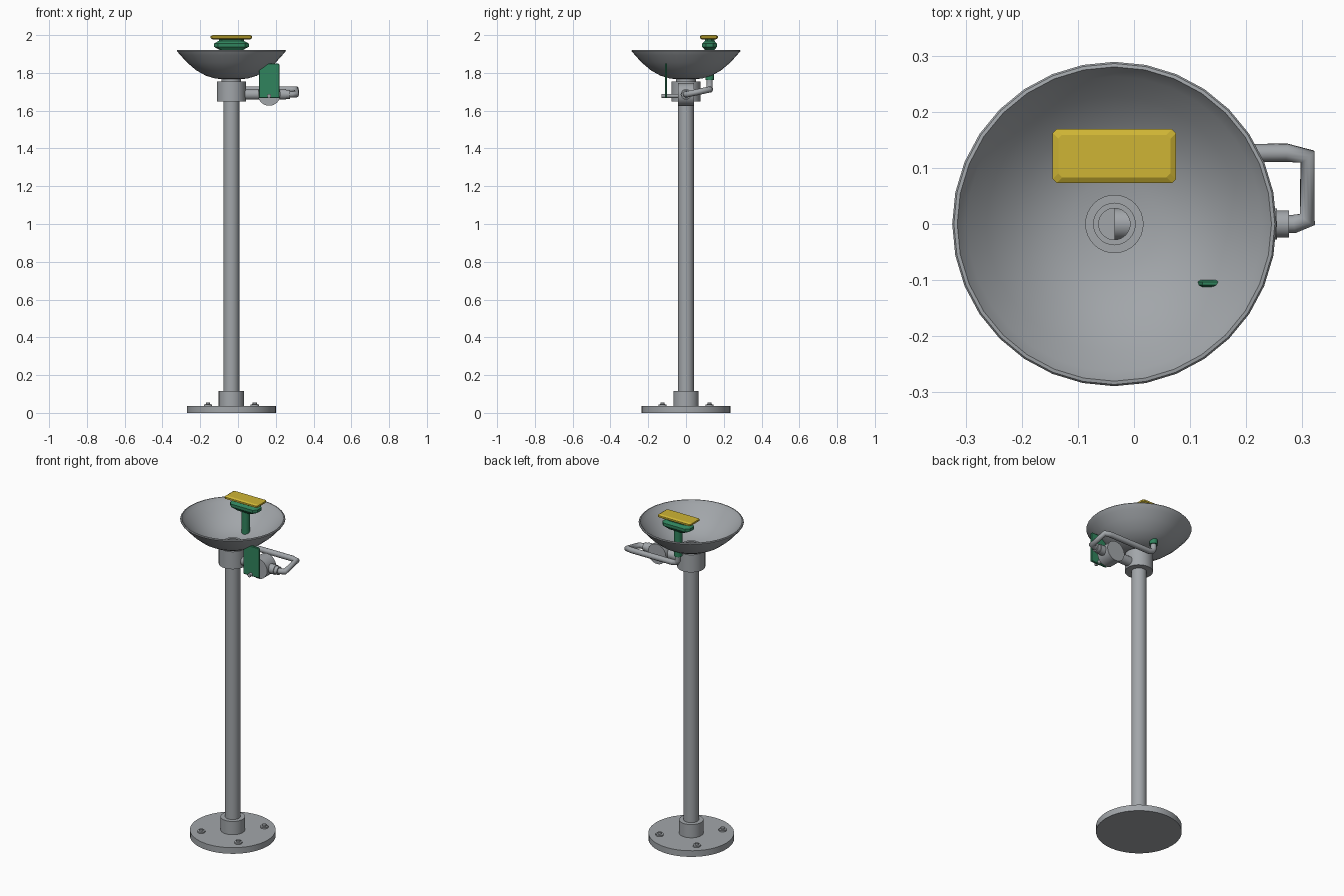
import bpy
import bmesh
from math import cos, sin, pi, radians
from mathutils import Matrix, Vector

default = bpy.data.objects.get("Cube")
if default:
    bpy.data.objects.remove(default, do_unlink=True)

AX = -0.035            # pedestal axis in x
RY = 0.125             # riser position in y
PIPE_Z = 1.686         # height of the supply pipe


def material(name, rgb):
    m = bpy.data.materials.new(name)
    m.use_nodes = True
    m.diffuse_color = (*rgb, 1)
    m.node_tree.nodes["Principled BSDF"].inputs["Base Color"].default_value = (*rgb, 1)
    return m


STEEL = material("steel grey", (0.36, 0.38, 0.40))
GREEN = material("safety green", (0.03, 0.23, 0.11))
YELLOW = material("safety yellow", (0.62, 0.46, 0.035))


def finish(obj, mat, smooth=True):
    obj.data.materials.append(mat)
    bpy.ops.object.select_all(action="DESELECT")
    bpy.context.view_layer.objects.active = obj
    obj.select_set(True)
    if smooth:
        bpy.ops.object.shade_smooth_by_angle(angle=radians(35))
    return obj


def loft(name, rings, mat, smooth=True, matrix=None):
    """Skin a stack of equal-length point rings and cap both ends."""
    bm = bmesh.new()
    loops = [[bm.verts.new(p) for p in ring] for ring in rings]
    n = len(loops[0])
    for a, b in zip(loops, loops[1:]):
        for i in range(n):
            j = (i + 1) % n
            bm.faces.new((a[i], a[j], b[j], b[i]))
    bm.faces.new(loops[0][::-1])
    bm.faces.new(loops[-1])
    bmesh.ops.recalc_face_normals(bm, faces=bm.faces)
    if matrix:
        bm.transform(matrix)
    mesh = bpy.data.meshes.new(name)
    bm.to_mesh(mesh)
    bm.free()
    obj = bpy.data.objects.new(name, mesh)
    bpy.context.collection.objects.link(obj)
    return finish(obj, mat, smooth)


def lathe(name, profile, mat, x=AX, y=0, segs=32, matrix=None):
    """Turn a profile of (radius, height) about a vertical axis."""
    rings = [[(x + r * cos(2 * pi * i / segs), y + r * sin(2 * pi * i / segs), z)
              for i in range(segs)] for r, z in profile]
    return loft(name, rings, mat, True, matrix)


def rod(name, start, end, radius, mat=STEEL):
    """Cylinder between two points."""
    s, e = Vector(start), Vector(end)
    turn = (e - s).to_track_quat("Z", "Y").to_matrix().to_4x4()
    return lathe(name, [(radius, 0), (radius, (e - s).length)], mat, x=0,
                 matrix=Matrix.Translation(s) @ turn)


def rounded_block(name, sections, mat, corner, x=AX, y=RY):
    """Stack of corner-cut rectangles given as (height, half x, half y)."""
    rings = []
    for z, hx, hy in sections:
        c = min(corner, hy * 0.6)
        pts = [(hx, hy - c), (hx - c, hy), (c - hx, hy), (-hx, hy - c)]
        pts += [(-a, -b) for a, b in pts]
        rings.append([(x + a, y + b, z) for a, b in pts])
    return loft(name, rings, mat, False)


# Pedestal
lathe("base_flange", [(0.235, 0), (0.235, 0.037)], STEEL, segs=48)
lathe("base_collar", [(0.067, 0.03), (0.067, 0.117)], STEEL)
lathe("pedestal_pole", [(0.042, 0.1), (0.042, 1.66)], STEEL)
for sx in (-1, 1):
    for sy in (-1, 1):
        lathe("anchor_bolt", [(0.022, 0.035), (0.022, 0.045), (0.011, 0.046), (0.011, 0.056)],
              STEEL, AX + sx * 0.124, sy * 0.124, 12)

# Drain tee with an open bore
lathe("drain_tee", [(0.077, 1.648), (0.077, 1.754), (0.052, 1.754), (0.052, 1.782),
                    (0.037, 1.782), (0.037, 1.776), (0.028, 1.776), (0.028, 1.65)], STEEL)

# Bowl: outer wall, rim, inner wall, leaving the drain open
outer = [(0.035, 1.766), (0.085, 1.77), (0.135, 1.785), (0.185, 1.813),
         (0.235, 1.855), (0.27, 1.894), (0.286, 1.912)]
inner = [(max(r - 0.007, 0.035), z + 0.008) for r, z in reversed(outer)]
rim = [(0.289, 1.917), (0.286, 1.921), (0.28, 1.922)]
bowl = lathe("bowl", outer + rim + inner, STEEL)
bm = bmesh.new()
bm.from_mesh(bowl.data)
caps = [f for f in bm.faces if len(f.verts) > 4]
bmesh.ops.delete(bm, geom=caps, context="FACES_ONLY")
bm.to_mesh(bowl.data)
bm.free()

# Supply pipe and valve
rod("supply_pipe", (AX, 0, PIPE_Z), (0.255, 0, PIPE_Z), 0.028)
rod("pipe_end_fitting", (0.25, 0, PIPE_Z), (0.276, 0, PIPE_Z), 0.024)
rod("valve_body", (0.165, -0.043, PIPE_Z), (0.165, 0.043, PIPE_Z), 0.06)
rod("valve_stem", (0.165, -0.13, 1.678), (0.165, -0.04, 1.678), 0.011)

# Bent tube from the valve round to the riser
path = [(0.265, 0, PIPE_Z), (0.285, 0, PIPE_Z), (0.309, 0.008, 1.687),
        (0.309, 0.12, 1.711), (0.272, 0.127, 1.712), (0, RY, 1.712),
        (-0.025, RY, 1.718), (AX, RY, 1.735), (AX, RY, 1.77)]
curve = bpy.data.curves.new("feed_tube", "CURVE")
curve.dimensions = "3D"
curve.bevel_depth = 0.0165
curve.bevel_resolution = 4
curve.use_fill_caps = True
spline = curve.splines.new("POLY")
spline.points.add(len(path) - 1)
for point, co in zip(spline.points, path):
    point.co = (*co, 1)
tube = bpy.data.objects.new("feed_tube", curve)
bpy.context.collection.objects.link(tube)
finish(tube, STEEL, False)

# Riser and spray head
lathe("riser", [(0.023, 1.762), (0.023, 1.93)], GREEN, y=RY, segs=24)
rounded_block("spray_head", [(1.918, 0.055, 0.022), (1.938, 0.092, 0.039), (1.955, 0.092, 0.039),
                             (1.97, 0.066, 0.025), (1.98, 0.066, 0.025)], GREEN, 0.02)
rounded_block("dust_cover", [(1.978, 0.1, 0.038), (1.984, 0.11, 0.048), (1.994, 0.11, 0.048),
                             (2.0, 0.1, 0.038)], YELLOW, 0.007, y=0.121)

# Push paddle with cut top corners and thin edges
outline = [(0.112, 1.667), (0.22, 1.667), (0.22, 1.842), (0.212, 1.85),
           (0.14, 1.85), (0.122, 1.842), (0.112, 1.82)]
mid = Vector((0.166, 1.76))
rings = []
for dy, inset in ((-0.006, 0.004), (-0.003, 0), (0.003, 0), (0.006, 0.004)):
    pts = [Vector(p) - (Vector(p) - mid).normalized() * inset for p in outline]
    rings.append([(p.x, -0.106 + dy, p.y) for p in pts])
loft("push_paddle", rings, GREEN, False)
